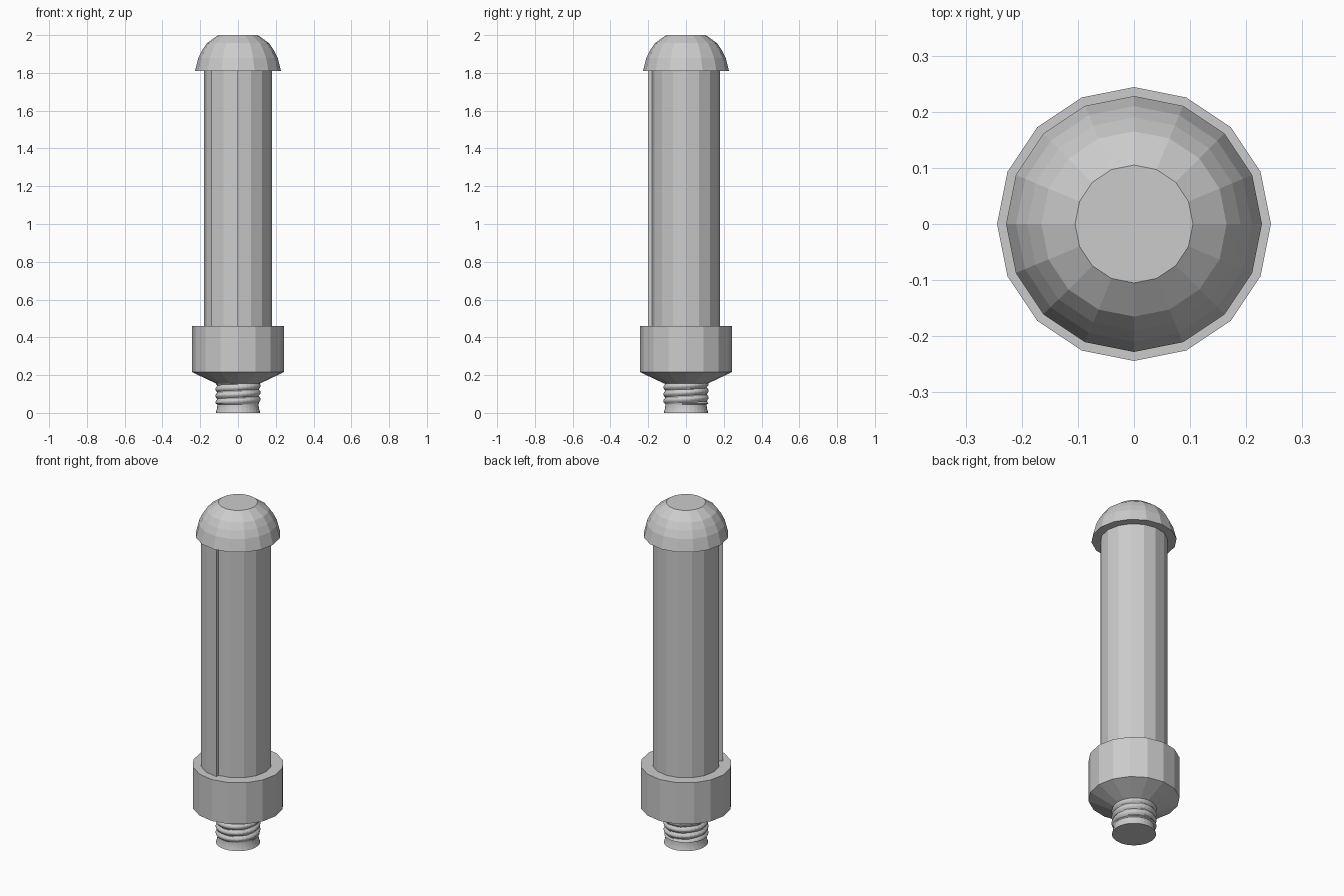
import bpy, bmesh
from math import sin, cos, pi

if "Cube" in bpy.data.objects:
    bpy.data.objects.remove(bpy.data.objects["Cube"])


def add_object(name, verts, faces):
    mesh = bpy.data.meshes.new(name)
    mesh.from_pydata(verts, [], faces)
    bm = bmesh.new()
    bm.from_mesh(mesh)
    bmesh.ops.recalc_face_normals(bm, faces=bm.faces)
    bm.to_mesh(mesh)
    bm.free()
    obj = bpy.data.objects.new(name, mesh)
    bpy.context.collection.objects.link(obj)
    return obj


def lathe(name, heights, radius, n=16):
    """Stack of n-sided rings, capped; radius(ring_index, angle_index) -> r."""
    verts = [(radius(i, k) * cos(2 * pi * k / n), radius(i, k) * sin(2 * pi * k / n), z)
             for i, z in enumerate(heights) for k in range(n)]
    faces = [(i * n + k, i * n + (k + 1) % n, (i + 1) * n + (k + 1) % n, (i + 1) * n + k)
             for i in range(len(heights) - 1) for k in range(n)]
    last = (len(heights) - 1) * n
    faces += [tuple(range(n))[::-1], tuple(range(last, last + n))]
    return add_object(name, verts, faces)


def turned(name, profile):
    return lathe(name, [z for r, z in profile], lambda i, k: profile[i][0])


# Tube, with a slightly raised two-facet strip at front left
lathe("tube", [0.45, 1.815], lambda i, k: 0.18)
angles = [pi * a / 8 for a in (10, 11, 12)]
outline = [(0.2 * cos(a), 0.2 * sin(a)) for a in angles]
outline += [(0.172 * cos(a), 0.172 * sin(a)) for a in reversed(angles)]
n = len(outline)
add_object("raised_strip",
           [(x, y, z) for z in (0.45, 1.815) for x, y in outline],
           [tuple(range(n)), tuple(range(n, 2 * n))]
           + [(k, (k + 1) % n, n + (k + 1) % n, n + k) for k in range(n)])

# Domed cap
turned("domed_cap", [(0.228, 1.81), (0.21, 1.88), (0.19, 1.92),
                     (0.165, 1.957), (0.105, 2.0)])

# Collar with tapered underside
turned("collar", [(0.115, 0.155), (0.244, 0.216), (0.244, 0.46)])

# Threaded stem: helical ridges above a slightly waisted foot
SIDES, PITCH = 32, 0.036
levels = [0.16 * i / 32 for i in range(33)]


def thread_radius(i, k):
    z = levels[i]
    ridge = 0.109 + 0.011 * abs(cos(pi * (z / PITCH - k / SIDES)))
    foot = 0.109 + 0.009 * (1 - z / 0.05) ** 2
    return foot if z < 0.05 else ridge


lathe("threaded_stem", levels, thread_radius, SIDES)
